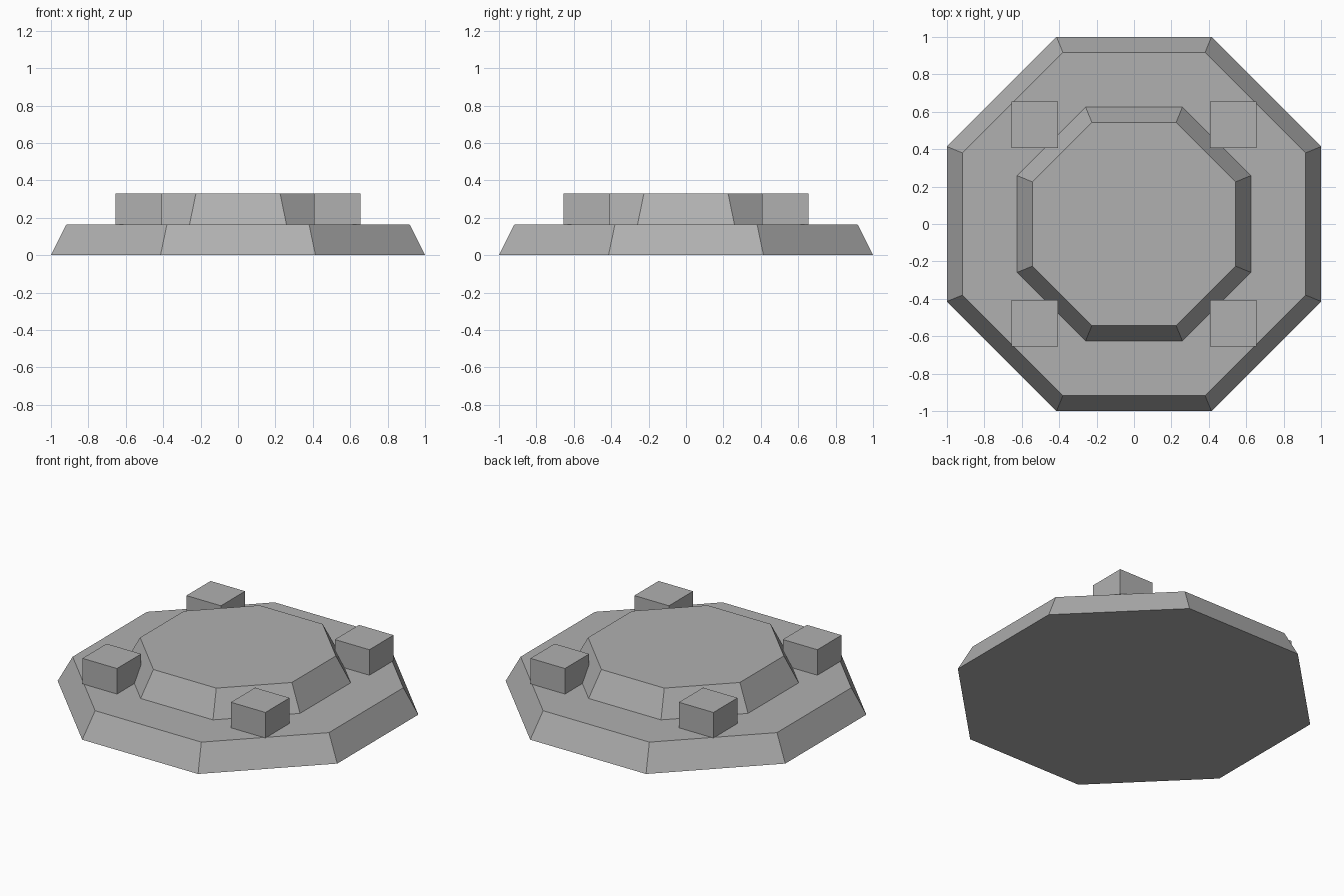
import bpy
import math

if "Cube" in bpy.data.objects:
    bpy.data.objects.remove(bpy.data.objects["Cube"])

stone = bpy.data.materials.new("grey stone")
stone.diffuse_color = (0.434, 0.434, 0.434, 1)
stone.use_nodes = True
stone.node_tree.nodes["Principled BSDF"].inputs["Base Color"].default_value = stone.diffuse_color

TO_CORNER = 1 / math.cos(math.pi / 8)  # flat-side radius to corner radius
STEP = 0.165                           # height of each tier


def octagon_tier(name, bottom, top, z):
    """Tapered octagon with flat sides facing the axes."""
    bpy.ops.mesh.primitive_cone_add(
        vertices=8, radius1=bottom * TO_CORNER, radius2=top * TO_CORNER,
        depth=STEP, location=(0, 0, z + STEP / 2))
    ob = bpy.context.object
    ob.name = name
    # turn the mesh half a segment so edges, not corners, face the axes
    ob.rotation_euler.z = math.pi / 8
    ob.data.materials.append(stone)


# Two stacked tiers
octagon_tier("lower_tier", 1.0, 0.917, 0)
octagon_tier("upper_tier", 0.625, 0.543, STEP)

# Four corner blocks standing on the lower tier
for sx in (-1, 1):
    for sy in (-1, 1):
        bpy.ops.mesh.primitive_cube_add(
            size=1, location=(sx * 0.531, sy * 0.531, STEP * 1.5))
        block = bpy.context.object
        block.name = "corner_block"
        block.scale = (0.247, 0.247, STEP)
        block.data.materials.append(stone)
